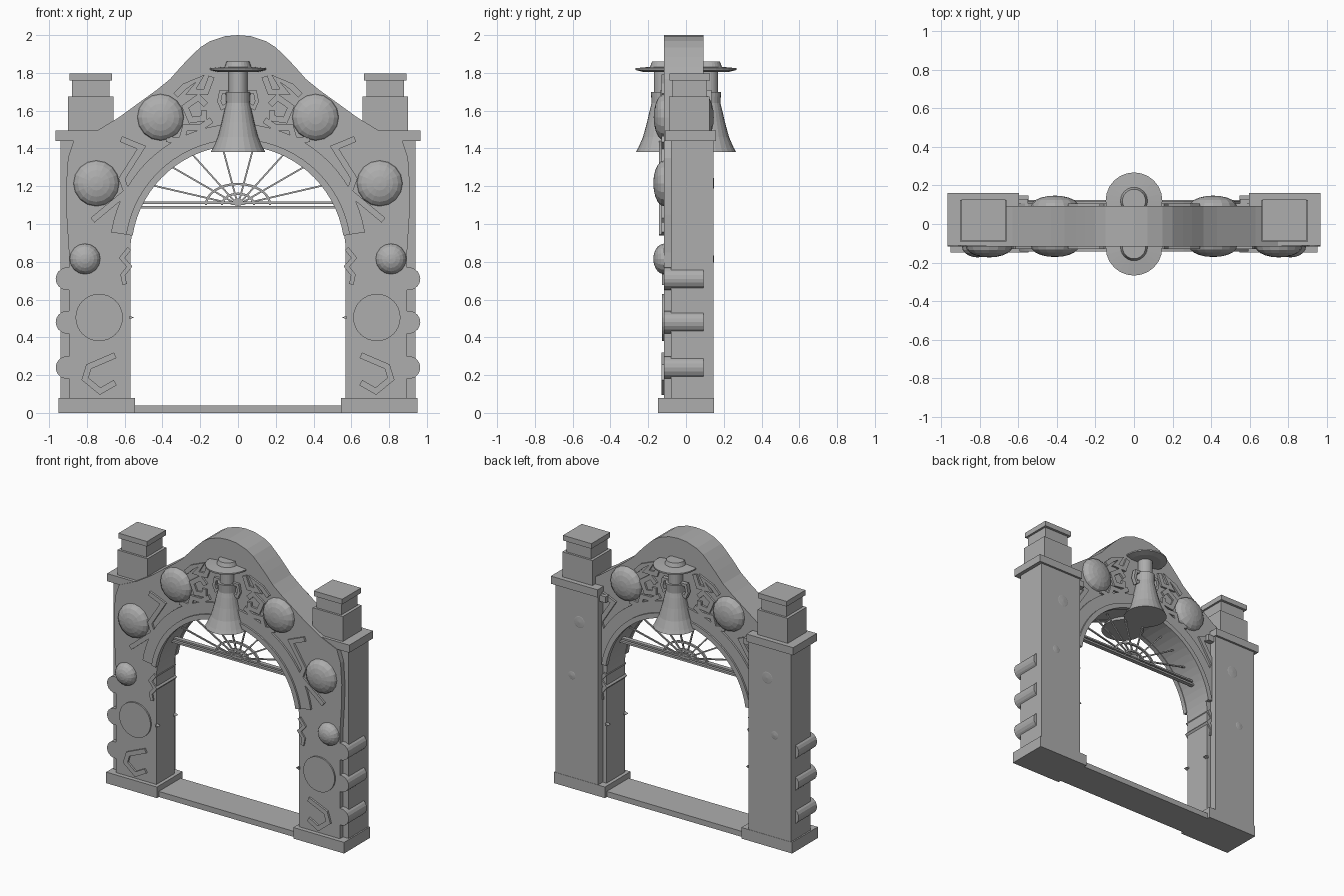
import bpy, bmesh, math
from mathutils import Vector

if "Cube" in bpy.data.objects:
    bpy.data.objects.remove(bpy.data.objects["Cube"])

stone = bpy.data.materials.new("grey stone")
stone.diffuse_color = (0.42, 0.42, 0.42, 1)
stone.use_nodes = True
stone.node_tree.nodes["Principled BSDF"].inputs["Base Color"].default_value = stone.diffuse_color
MID = -0.024          # y of a front point plus y of its rear twin
AZ, AR = 0.85, 0.57   # arch centre height and radius


def finish(name, bm, mirror=False):
    bmesh.ops.recalc_face_normals(bm, faces=bm.faces)
    me = bpy.data.meshes.new(name)
    bm.to_mesh(me)
    bm.free()
    me.materials.append(stone)
    ob = bpy.data.objects.new(name, me)
    bpy.context.collection.objects.link(ob)
    if mirror:
        m = ob.modifiers.new("mirror", 'MIRROR')
        m.use_axis[0] = True
        m.use_mirror_merge = False
    return ob


def add_prism(bm, pts, y0, y1):
    a = [bm.verts.new((x, y0, z)) for x, z in pts]
    b = [bm.verts.new((x, y1, z)) for x, z in pts]
    bm.faces.new(a)
    bm.faces.new(b[::-1])
    n = len(pts)
    for i in range(n):
        j = (i + 1) % n
        bm.faces.new((a[i], b[i], b[j], a[j]))


def prism(name, pts, y0, y1, mirror=False, twin=False):
    bm = bmesh.new()
    add_prism(bm, pts, y0, y1)
    if twin:
        add_prism(bm, pts, MID - y1, MID - y0)
    return finish(name, bm, mirror)


def box(name, x0, x1, y0, y1, z0, z1, mirror=True):
    return prism(name, [(x0, z0), (x1, z0), (x1, z1), (x0, z1)], y0, y1, mirror)


def arc(cx, cz, rx, a0, a1, n, rz=None):
    rz = rx if rz is None else rz
    t = [math.radians(a0 + (a1 - a0) * i / n) for i in range(n + 1)]
    return [(cx + rx * math.cos(a), cz + rz * math.sin(a)) for a in t]


def ribbon(path, w):
    # mitred strip outline along an open path
    p = [Vector(q) for q in path]
    left, right = [], []
    for i, q in enumerate(p):
        d0 = (q - p[max(i - 1, 0)]).normalized() if i else (p[1] - q).normalized()
        d1 = (p[i + 1] - q).normalized() if i < len(p) - 1 else d0
        t = (d0 + d1).normalized()
        nrm = Vector((-t.y, t.x))
        k = w / 2 / max(0.5, nrm.dot(Vector((-d0.y, d0.x))))
        left.append(tuple(q + nrm * k))
        right.append(tuple(q - nrm * k))
    return left + right[::-1]


def lathe(bm, profile, cx, cy, n=24):
    rings = [[bm.verts.new((cx + r * math.cos(2 * math.pi * i / n),
                            cy + r * math.sin(2 * math.pi * i / n), z)) for i in range(n)]
             for r, z in profile]
    for a, b in zip(rings, rings[1:]):
        for i in range(n):
            j = (i + 1) % n
            bm.faces.new((a[i], a[j], b[j], b[i]))
    bm.faces.new(rings[0][::-1])
    bm.faces.new(rings[-1])


# gabled arch wall with scalloped lower sides
side = [(0.895, 0.0)]
for zc in (0.24, 0.48, 0.71):
    side += arc(0.905, zc, 0.06, -100, 100, 10)
side += [(0.895, 0.85), (0.908, 1.05), (0.91, 1.2), (0.9, 1.35), (0.87, 1.44)]
gable = [(0.745, 1.495), (0.63, 1.565), (0.52, 1.645), (0.43, 1.71), (0.36, 1.767),
         (0.3, 1.835), (0.254, 1.883), (0.2, 1.935), (0.148, 1.968), (0.07, 1.994)]
half = side + gable
outline = half + [(0, 2.0)] + [(-x, z) for x, z in half[::-1]]
outline += [(-AR, 0.0)] + arc(0, AZ, AR, 180, 0, 36) + [(AR, 0.0)]
prism("arch_wall", outline, -0.116, 0.092)

# side pillars, plinths, threshold and stacked caps
box("pillar", 0.6, 0.94, -0.08, 0.145, 0, 1.45)
box("plinth", 0.545, 0.95, -0.147, 0.147, 0, 0.08)
box("threshold", -0.56, 0.56, -0.125, 0.125, 0, 0.04, False)
box("pillar_cap", 0.595, 0.967, -0.112, 0.16, 1.44, 1.495)
box("inner_cap", 0.55, 0.62, 0.05, 0.13, 1.40, 1.445)
box("turret_base", 0.66, 0.9, -0.09, 0.125, 1.49, 1.675)
box("turret_neck", 0.68, 0.878, -0.075, 0.11, 1.67, 1.765)
box("turret_cap", 0.666, 0.893, -0.087, 0.128, 1.76, 1.797)

# arch mouldings on both faces
prism("arch_band", arc(0, AZ, 0.595, 9, 171, 32) + arc(0, AZ, 0.68, 171, 9, 32),
      -0.13, -0.11, twin=True)
prism("arch_bead", arc(0, AZ, 0.565, 9, 171, 32) + arc(0, AZ, 0.6, 171, 9, 32),
      -0.143, -0.11, twin=True)

# faceted bosses, front and rear
bm = bmesh.new()
for x, z, r, d in ((0.41, 1.565, 0.123, 0.055), (0.75, 1.215, 0.121, 0.057), (0.81, 0.815, 0.081, 0.057)):
    for y in (-0.116, MID + 0.116):
        vs = bmesh.ops.create_uvsphere(bm, u_segments=16, v_segments=10, radius=1)["verts"]
        for v in vs:
            a, b, c = v.co
            v.co = (x + a * r, y + c * d, z + b * r)
finish("boss", bm, True)

# thin round medallions
prism("medallion", arc(0.735, 0.505, 0.125, 0, 348.75, 31), -0.127, -0.11, True, True)

# angular ribbon ornaments
ornaments = {
    "hook_low": [(0.65, 0.305), (0.79, 0.245), (0.81, 0.18), (0.73, 0.115), (0.65, 0.16)],
    "zigzag_high": [(0.62, 1.45), (0.51, 1.405), (0.615, 1.24), (0.59, 1.17), (0.77, 1.02)],
    "scroll_upper": [(0.14, 1.78), (0.17, 1.7), (0.25, 1.7), (0.2, 1.77), (0.28, 1.73), (0.33, 1.68)],
    "scroll_lower": [(0.17, 1.63), (0.21, 1.67), (0.28, 1.62), (0.25, 1.55), (0.18, 1.56), (0.18, 1.6)],
    "arch_leaf": [(0.14, 1.55), (0.2, 1.51), (0.28, 1.51), (0.3, 1.44), (0.38, 1.45)],
}
for name, path in ornaments.items():
    prism(name, ribbon(path, 0.032), -0.13, -0.11, True, True)

# zigzags and small teeth wrapping the jambs
zig = [(0.575, 0.87), (0.615, 0.82), (0.575, 0.775), (0.61, 0.73), (0.6, 0.68)]
prism("jamb_zigzag", ribbon(zig, 0.024), -0.127, 0.103, True)
prism("jamb_tooth", [(0.575, 0.515), (0.55, 0.505), (0.575, 0.495)], -0.127, -0.10, True, True)

# fanlight: rails, spokes and curved bars
bm = bmesh.new()
for z, h in ((1.088, 0.014), (1.112, 0.012)):
    add_prism(bm, ribbon([(-0.535, z), (0.535, z)], h), -0.015, 0.015)
for a in (13, 30, 48, 75, 105, 132, 150, 167):
    c, s = math.cos(math.radians(a)), math.sin(math.radians(a))
    k = (1.1 - AZ) * s
    reach = -k + math.sqrt(k * k + AR * AR - (1.1 - AZ) ** 2)
    add_prism(bm, ribbon([(0, 1.1), (reach * c, 1.1 + reach * s)], 0.009), -0.005, 0.005)
for rx, rz in ((0.17, 0.112), (0.085, 0.06)):
    add_prism(bm, ribbon(arc(0, 1.1, rx, 0, 180, 16, rz), 0.012), -0.008, 0.008)
add_prism(bm, arc(0, 1.1, 0.035, 0, 180, 8), -0.012, 0.012)
finish("fanlight", bm)

# bells hanging under round canopies, front and rear
for label, y in (("front", -0.12), ("rear", 0.12)):
    bm = bmesh.new()
    lathe(bm, [(0.145, 1.38), (0.132, 1.405), (0.108, 1.46), (0.086, 1.54), (0.07, 1.61),
               (0.062, 1.64), (0.066, 1.70)], 0, y)
    lathe(bm, [(0.05, 1.69), (0.05, 1.815)], 0, y)
    finish(label + "_bell", bm)
    bm = bmesh.new()
    lathe(bm, [(0.105, 1.805), (0.147, 1.815), (0.147, 1.825), (0.07, 1.832), (0.06, 1.86)], 0, y)
    finish(label + "_canopy", bm)
    loop = [(0.05, 1.7), (0.09, 1.7), (0.1, 1.65), (0.085, 1.615), (0.06, 1.63)]
    prism(label + "_bell_handle", ribbon(loop, 0.02), y - 0.015, y + 0.015, True)
